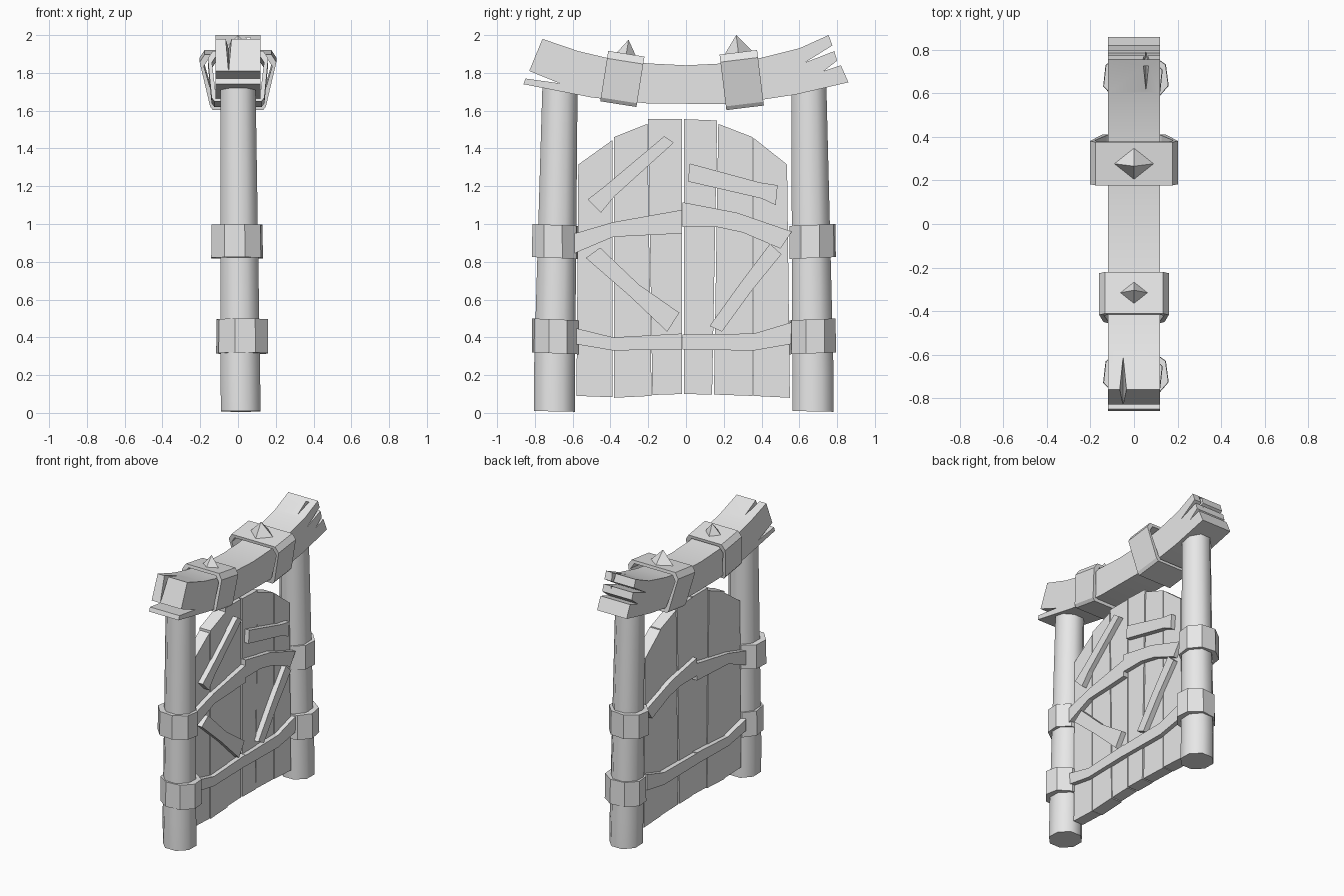
import bpy, bmesh
from math import pi, cos, sin, radians
from mathutils import Vector, Matrix

cube = bpy.data.objects.get("Cube")
if cube:
    bpy.data.objects.remove(cube, do_unlink=True)

grey = bpy.data.materials.new("plain_grey")
grey.use_nodes = True
grey.diffuse_color = (0.8, 0.8, 0.8, 1)
grey.node_tree.nodes["Principled BSDF"].inputs["Base Color"].default_value = (0.8, 0.8, 0.8, 1)


def finish(name, bm, smooth=None):
    bmesh.ops.recalc_face_normals(bm, faces=bm.faces)
    mesh = bpy.data.meshes.new(name)
    bm.to_mesh(mesh)
    bm.free()
    mesh.materials.append(grey)
    ob = bpy.data.objects.new(name, mesh)
    bpy.context.collection.objects.link(ob)
    if smooth:
        bpy.ops.object.select_all(action='DESELECT')
        ob.select_set(True)
        bpy.context.view_layer.objects.active = ob
        bpy.ops.object.shade_smooth_by_angle(angle=radians(smooth))
    return ob


def loft(name, loops, caps=True, smooth=None):
    """Skin a list of equal-length vertex loops; without caps the skin closes on itself."""
    bm = bmesh.new()
    rings = [[bm.verts.new(p) for p in loop] for loop in loops]
    n = len(rings[0])
    pairs = list(zip(rings, rings[1:]))
    if not caps:
        pairs.append((rings[-1], rings[0]))
    for a, b in pairs:
        for i in range(n):
            j = (i + 1) % n
            bm.faces.new((a[i], a[j], b[j], b[i]))
    if caps:
        bm.faces.new(rings[0])
        bm.faces.new(rings[-1])
    return finish(name, bm, smooth)


def slab(name, outline, x0, x1, smooth=None):
    """Extrude a y-z outline along x."""
    return loft(name, [[(x, y, z) for y, z in outline] for x in (x0, x1)], smooth=smooth)


def octagon(x, y, z, rx, ry, turn=0.0, tilt=0.0):
    k = 1 / cos(pi / 8)
    loop = []
    for i in range(8):
        a = (i + 0.5) * pi / 4 + turn
        dy = ry * k * sin(a)
        loop.append((x + rx * k * cos(a), y + dy, z + tilt * dy))
    return loop


# Posts
for side, y0, y1 in (("front", -0.697, -0.667), ("back", 0.673, 0.65)):
    loft(side + "_post", [octagon(0.015, y0, 0.008, 0.105, 0.109, tilt=-0.02),
                          octagon(0.012, y0 * 0.98 + y1 * 0.02, 0.2, 0.105, 0.109),
                          octagon(0.0, y1, 1.74, 0.093, 0.093)], smooth=50)

# Collars around the posts
for side, y in (("front", -0.692), ("back", 0.67)):
    for level, x, z0, z1, turn in (("lower", 0.022, 0.315, 0.495, 0.12),
                                   ("upper", -0.005, 0.82, 0.995, -0.1)):
        spec = ((z0, 0.132), (z1, 0.13), (z1, 0.09), (z0, 0.09))
        loft(f"{side}_{level}_collar",
             [octagon(x, y, z, r, r * 0.9, turn, 0.04 if y > 0 else -0.04) for z, r in spec],
             caps=False)

# Top beam with splintered ends
beam = slab("top_beam", [
    (-0.86, 1.74), (-0.85, 1.77), (-0.67, 1.745), (-0.83, 1.81), (-0.76, 1.98),
    (-0.57, 1.915), (-0.4, 1.875), (-0.2, 1.85), (0, 1.84), (0.2, 1.85),
    (0.4, 1.88), (0.6, 1.93), (0.755, 2.0), (0.775, 1.945), (0.63, 1.855),
    (0.785, 1.915), (0.80, 1.865), (0.73, 1.81), (0.82, 1.84), (0.86, 1.75),
    (0.58, 1.685), (0.25, 1.635), (-0.2, 1.638), (-0.5, 1.67)], -0.12, 0.12, smooth=12)

# Split cracks cut into the beam ends
for x, s, low, w in ((-0.05, -1, 1.80, 0.03), (0.055, 1, 1.88, 0.025)):
    bm = bmesh.new()
    pts = ((x - w, s * 0.88, 2.04), (x + w, s * 0.88, 2.04), (x, s * 0.84, low), (x, s * 0.59, 1.94))
    bmesh.ops.convex_hull(bm, input=[bm.verts.new(p) for p in pts])
    cutter = finish("crack_cutter", bm)
    cutter.hide_render = True
    mod = beam.modifiers.new("crack", 'BOOLEAN')
    mod.operation = 'DIFFERENCE'
    mod.solver = 'EXACT'
    mod.object = cutter
    bpy.context.view_layer.objects.active = beam
    bpy.ops.object.modifier_apply(modifier=mod.name)
    bpy.data.objects.remove(cutter, do_unlink=True)


# Wraps around the beam, each with a pyramid stud
def wrap(name, y, z, half, top, bottom, height, angle, stud, stud_h):
    place = Matrix.Translation((0, y, z)) @ Matrix.Rotation(radians(angle), 4, 'X')

    def section(inset, yy):
        h, t, b = height - inset, top - inset, bottom - inset
        half_loop = [(b - 0.015, -h), (b, -h + 0.02), (t, h - 0.04), (t - 0.026, h)]
        loop = half_loop + [(-x, zz) for x, zz in reversed(half_loop)]
        return [place @ Vector((x, yy, zz)) for x, zz in loop]

    loft(name, [section(0, -half), section(0, half), section(0.022, half), section(0.022, -half)],
         caps=False)
    bm = bmesh.new()
    ring = [bm.verts.new(place @ Vector((stud * cos(i * pi / 2), 0.8 * stud * sin(i * pi / 2), height)))
            for i in range(4)]
    tip = bm.verts.new(place @ Vector((0, 0, height + stud_h)))
    bm.faces.new(ring)
    for i in range(4):
        bm.faces.new((ring[i], ring[(i + 1) % 4], tip))
    finish(name + "_stud", bm)


wrap("front_wrap", -0.337, 1.768, 0.097, 0.16, 0.14, 0.135, -9, 0.062, 0.075)
wrap("back_wrap", 0.295, 1.762, 0.1, 0.203, 0.148, 0.148, 7, 0.09, 0.092)

# Door planks: edges at the bottom, edges at the top, heights
planks = (((-0.58, -0.388), (-0.57, -0.388), (0.09, 0.083), (1.315, 1.445)),
          ((-0.382, -0.182), (-0.382, -0.205), (0.08, 0.09), (1.46, 1.53)),
          ((-0.178, -0.02), (-0.2, -0.02), (0.095, 0.1), (1.555, 1.555)),
          ((-0.01, 0.138), (-0.01, 0.165), (0.1, 0.097), (1.555, 1.548)),
          ((0.148, 0.352), (0.171, 0.352), (0.097, 0.09), (1.53, 1.46)),
          ((0.358, 0.55), (0.358, 0.535), (0.09, 0.08), (1.455, 1.315)))
for i, (by, ty, bz, tz) in enumerate(planks):
    d = 0.004 * (i % 2)
    slab(f"door_plank_{i + 1}", [(by[0], bz[0]), (by[1], bz[1]), (ty[1], tz[1]), (ty[0], tz[0])],
         -0.04 - d, 0.04 + d)

# Cross rails passing through both faces of the door
rails = {
    "front_upper_rail": [(-0.59, 0.845), (-0.385, 0.932), (-0.02, 0.95),
                         (-0.02, 1.075), (-0.385, 1.01), (-0.59, 0.95)],
    "back_upper_rail": [(-0.018, 0.985), (0.16, 0.985), (0.3, 0.955), (0.5, 0.87),
                        (0.56, 0.96), (0.27, 1.06), (-0.018, 1.115)],
    "front_lower_rail": [(-0.59, 0.365), (-0.385, 0.33), (-0.02, 0.337),
                         (-0.02, 0.42), (-0.385, 0.4), (-0.59, 0.45)],
    "back_lower_rail": [(-0.018, 0.335), (0.36, 0.33), (0.56, 0.365),
                        (0.56, 0.48), (0.36, 0.42), (-0.018, 0.415)]}
for name, outline in rails.items():
    slab(name, outline, -0.075, 0.075)

# Patch boards nailed on one face
boards = {
    "front_upper_board": [(-0.52, 1.13), (-0.45, 1.06), (-0.38, 1.145), (-0.065, 1.43),
                          (-0.115, 1.465), (-0.43, 1.2)],
    "back_upper_board": [(0.01, 1.225), (0.40, 1.135), (0.475, 1.10), (0.485, 1.205),
                         (0.39, 1.22), (0.02, 1.32)],
    "front_lower_board": [(-0.53, 0.82), (-0.3, 0.62), (-0.1, 0.43), (-0.035, 0.53),
                          (-0.25, 0.68), (-0.455, 0.875)],
    "back_lower_board": [(0.125, 0.46), (0.19, 0.43), (0.35, 0.65), (0.505, 0.84),
                         (0.445, 0.895), (0.29, 0.69)]}
for name, outline in boards.items():
    slab(name, outline, 0.03, 0.078)
